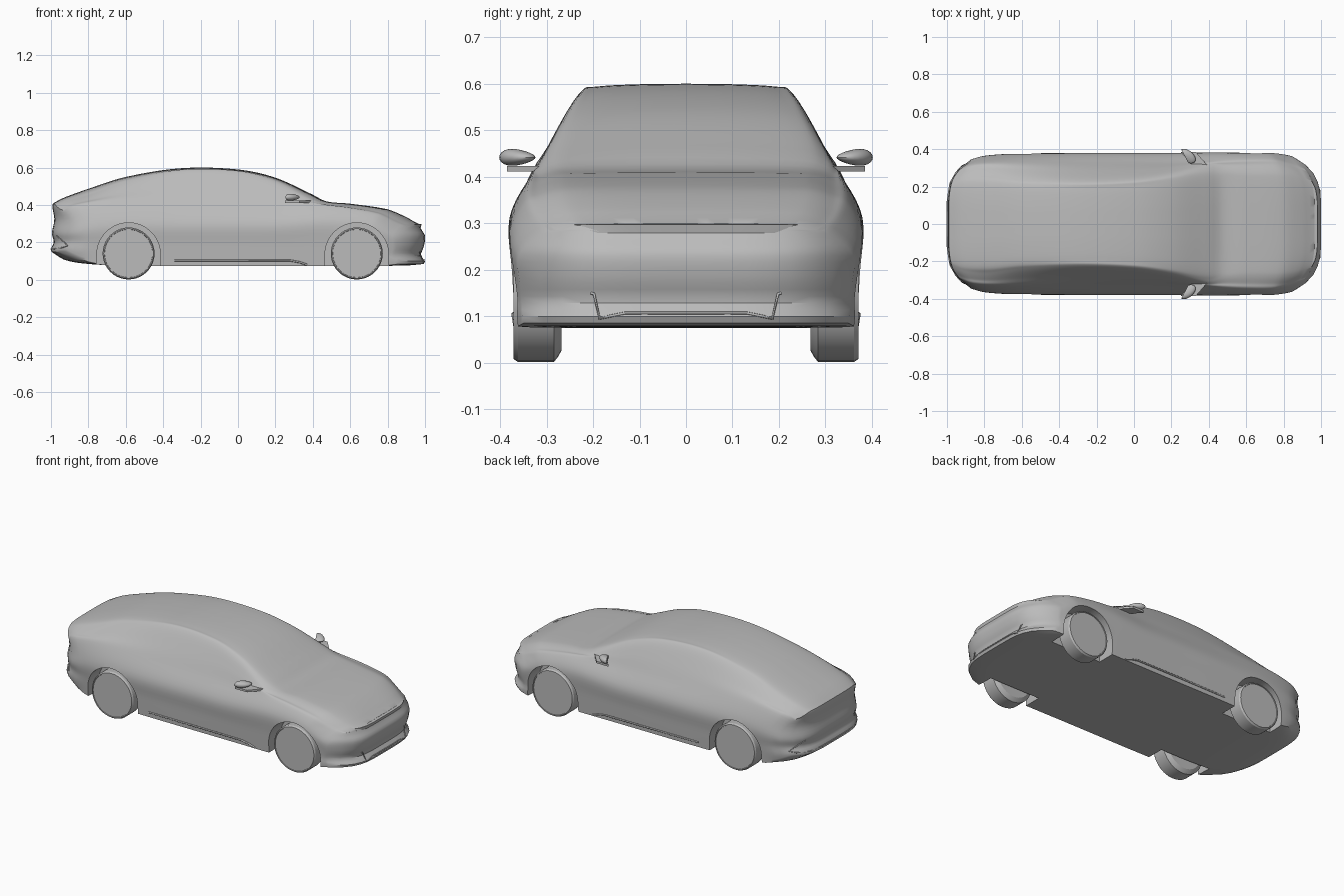
import bpy, bmesh, math
from mathutils import Vector

if "Cube" in bpy.data.objects:
    bpy.data.objects.remove(bpy.data.objects["Cube"])

paint = bpy.data.materials.new("plain_grey")
paint.use_nodes = True
GREY = (0.5, 0.5, 0.5, 1)
paint.diffuse_color = GREY
paint.node_tree.nodes["Principled BSDF"].inputs["Base Color"].default_value = GREY


def finish(name, bm, angle=35):
    """Turn a bmesh into a smooth-shaded object."""
    bmesh.ops.recalc_face_normals(bm, faces=bm.faces)
    mesh = bpy.data.meshes.new(name)
    bm.to_mesh(mesh)
    bm.free()
    mesh.materials.append(paint)
    ob = bpy.data.objects.new(name, mesh)
    bpy.context.collection.objects.link(ob)
    shade(ob, angle)
    return ob


def shade(ob, angle=35):
    bpy.ops.object.select_all(action='DESELECT')
    ob.select_set(True)
    bpy.context.view_layer.objects.active = ob
    bpy.ops.object.shade_smooth_by_angle(angle=math.radians(angle))


def spline(keys, rows, x):
    """Smooth interpolation of rows of values over increasing keys."""
    n = len(keys)
    i = max(j for j in range(n - 1) if keys[j] <= x or j == 0)

    def slope(j):
        a, b = max(j - 1, 0), min(j + 1, n - 1)
        return [(q - p) / (keys[b] - keys[a]) for p, q in zip(rows[a], rows[b])]
    h = keys[i + 1] - keys[i]
    t = (x - keys[i]) / h
    return [(1 + 2*t)*(1-t)**2*p + t*(1-t)**2*h*m + t*t*(3-2*t)*q + t*t*(t-1)*h*k
            for p, q, m, k in zip(rows[i], rows[i+1], slope(i), slope(i+1))]


def clamp(v):
    return max(0, min(1, v))


# Side contours of nose and tail: height, then x offset from the end plane
NOSE = [(.08, -.01), (.1, 0), (.13, -.022), (.18, -.006), (.235, 0), (.27, -.02), (.31, -.04)]
TAIL = [(.1, .03), (.16, 0), (.2, .015), (.25, .005), (.32, .018), (.39, .008), (.42, .012)]


def warp(s, y, z):
    """Round the ends in plan and give them their side contour."""
    prof = NOSE if s > 0 else TAIL
    zc = min(max(z, prof[0][0]), prof[-1][0])
    off = spline([p[0] for p in prof], [p[1:] for p in prof], zc)[0]
    bow = .17 * clamp((abs(s) - .55) / .45) ** 1.5 * abs(y / .37) ** 4.5
    x = s - math.copysign(bow, s) + off * clamp((abs(s) - .8) / .2)
    return Vector((x, y, z))


# Body stations: x, roof z, roof edge y z, shoulder y z, widest y z, sill y z
STATIONS = [
    (-1, .408, .22, .4, .30, .36, .345, .27, .31, .15),
    (-.95, .435, .25, .42, .32, .385, .36, .28, .34, .108),
    (-.8, .487, .262, .457, .33, .405, .37, .29, .355, .085),
    (-.6, .55, .24, .52, .33, .415, .375, .3, .362, .076),
    (-.3, .597, .225, .578, .325, .415, .377, .3, .366, .075),
    (0, .59, .235, .572, .325, .41, .377, .3, .366, .075),
    (.2, .546, .262, .522, .327, .405, .378, .3, .366, .075),
    (.4, .455, .3, .432, .335, .4, .38, .31, .367, .075),
    (.47, .42, .285, .414, .34, .392, .38, .31, .367, .075),
    (.6, .407, .28, .4, .346, .376, .38, .3, .367, .075),
    (.8, .377, .28, .37, .347, .345, .38, .28, .367, .075),
    (.93, .333, .27, .327, .335, .308, .372, .26, .362, .078),
    (1, .3, .24, .294, .31, .278, .36, .23, .35, .085),
]
KEYS = [r[0] for r in STATIONS]
FLOOR = 8


def section(s):
    """Half outline from sill corner to roof centre."""
    zt, wr, zr, ws, zs, wm, zm, wl, zb = spline(KEYS, [r[1:] for r in STATIONS], s)
    pts = [(wl, zb), (wl + (wm - wl) * .55, zb + (zm - zb) * .5), (wm, zm), (ws, zs),
           ((wr + ws) / 2 + .004, (zr + zs) / 2), (wr, zr),
           (wr * .85, zr + (zt - zr) * .65), (wr * .45, zr + (zt - zr) * .93), (0, zt)]
    n = 5 * (len(pts) - 1)
    return [tuple(spline(list(range(len(pts))), pts, i / 5)) for i in range(n + 1)]


def build_body():
    bm = bmesh.new()

    def grid(rows):
        vs = [[bm.verts.new(p) for p in r] for r in rows]
        for a, b in zip(vs, vs[1:]):
            for i in range(len(a) - 1):
                bm.faces.new((a[i], a[i + 1], b[i + 1], b[i]))
    stops = [-1 + i / 40 for i in range(81)]
    shell = []
    for s in stops:
        sec = section(s)
        wl, zb = sec[0]
        floor = [(wl * i / FLOOR, zb) for i in range(FLOOR)]
        shell.append([warp(s, y, z) for y, z in floor + sec])
    grid(shell)
    for s in (-1, 1):
        grid([[warp(s, y * i / FLOOR, z) for i in range(FLOOR + 1)] for y, z in section(s)])
    bmesh.ops.remove_doubles(bm, verts=bm.verts, dist=.0003)
    bmesh.ops.mirror(bm, geom=bm.verts[:] + bm.edges[:] + bm.faces[:], axis='Y', merge_dist=.0005)
    bmesh.ops.remove_doubles(bm, verts=bm.verts, dist=.0003)
    bmesh.ops.dissolve_degenerate(bm, edges=bm.edges, dist=.0002)
    return finish("car_body", bm)


body = build_body()

# Wheel arches cut from the body
WHEELS = (-.585, .635)
for cx in WHEELS:
    for side in (-1, 1):
        bm = bmesh.new()
        arc = [(cx + .17 * math.cos(math.pi * i / 32), .135 + .17 * math.sin(math.pi * i / 32))
               for i in range(33)]
        outline = [(cx + .172, .02)] + arc + [(cx - .172, .02)]
        face = bm.faces.new([bm.verts.new((x, side * .26, z)) for x, z in outline])
        out = bmesh.ops.extrude_face_region(bm, geom=[face])
        bmesh.ops.translate(bm, vec=(0, side * .2, 0),
                            verts=[v for v in out["geom"] if isinstance(v, bmesh.types.BMVert)])
        cutter = finish("arch_cutter", bm)
        cutter.hide_render = True
        mod = body.modifiers.new("arch", 'BOOLEAN')
        mod.operation, mod.solver, mod.object = 'DIFFERENCE', 'EXACT', cutter
        bpy.context.view_layer.objects.active = body
        bpy.ops.object.modifier_apply(modifier=mod.name)
        bpy.data.objects.remove(cutter)
shade(body)

# Wheels: lathed tyre profile with a flat disc face
TYRE = [(0, .268), (.115, .268), (.129, .276), (.139, .284), (.139, .362), (.133, .371),
        (.129, .371), (.128, .367), (0, .367)]
for cx, end in zip(WHEELS, ("rear", "front")):
    for side, hand in ((1, "left"), (-1, "right")):
        bm = bmesh.new()
        vs = [bm.verts.new((cx + r, side * y, .141)) for r, y in TYRE]
        es = [bm.edges.new(p) for p in zip(vs, vs[1:])]
        bmesh.ops.spin(bm, geom=vs + es, cent=(cx, 0, .141), axis=(0, 1, 0),
                       angle=math.tau, steps=40)
        bmesh.ops.remove_doubles(bm, verts=bm.verts, dist=.0002)
        finish(f"{end}_{hand}_wheel", bm, 25)

# Door mirrors: teardrop head, swept back, on a thin foot
for side, hand in ((1, "left"), (-1, "right")):
    bm = bmesh.new()
    bmesh.ops.create_uvsphere(bm, u_segments=20, v_segments=12, radius=1)
    for v in bm.verts:
        x, y, z = v.co
        x = max(x, -.35)
        z *= .75 + .25 * y
        v.co = (.285 + x * .04 - y * .02, side * (.363 + y * .039), .442 + z * .023)
    finish(f"{hand}_mirror", bm, 40)
    bm = bmesh.new()
    bmesh.ops.create_cube(bm, size=1)
    for v in bm.verts:
        x, y, z = v.co
        v.co = (.325 + x * .08 - y * .07, side * (.345 + y * .08), .417 + z * .012)
    finish(f"{hand}_mirror_foot", bm)


def tube(name, pts, radius):
    """Thin round strip along a path."""
    cu = bpy.data.curves.new(name, 'CURVE')
    cu.dimensions, cu.bevel_depth, cu.bevel_resolution = '3D', radius, 2
    cu.use_fill_caps = True
    sp = cu.splines.new('POLY')
    sp.points.add(len(pts) - 1)
    for p, co in zip(sp.points, pts):
        p.co = (*co, 1)
    cu.materials.append(paint)
    ob = bpy.data.objects.new(name, cu)
    bpy.context.collection.objects.link(ob)
    bpy.ops.object.select_all(action='DESELECT')
    ob.select_set(True)
    bpy.context.view_layer.objects.active = ob
    bpy.ops.object.convert(target='MESH')
    shade(bpy.context.object, 50)


def both(half):
    return [(-y, z) for y, z in half] + [(y, z) for y, z in reversed(half[:-1])]


# Bumper trims following the nose and tail
front = both([(.205, .15), (.198, .148), (.186, .095), (.165, .1), (.13, .107), (.06, .107), (0, .107)])
tube("front_bumper_trim", [warp(1, y, z) for y, z in front], .003)
rear = both([(.24, .235), (.29, .2), (.315, .182), (.29, .172), (.22, .165), (.12, .165), (0, .165)])
tube("rear_bumper_trim", [warp(-1, y, z) for y, z in rear], .003)

# Bonnet lip: tapered wedge whose underside faces down
bm = bmesh.new()
rows = []
for i in range(-12, 13):
    t = i / 12
    top, low = warp(1, t * .24, .299), warp(1, t * .19, .279)
    rows.append([bm.verts.new(p) for p in
                 (top, top + Vector((.016 * (1 - t ** 6), 0, -.002)), low + Vector((.002, 0, 0)))])
for a, b in zip(rows, rows[1:]):
    for j in range(2):
        bm.faces.new((a[j], a[j + 1], b[j + 1], b[j]))
finish("bonnet_lip", bm, 30)

# Sill strips
for side, hand in ((1, "left"), (-1, "right")):
    tube(f"{hand}_sill_strip", [(x, side * y, z) for x, y, z in
         ((-.34, .367, .104), (0, .371, .104), (.28, .371, .103), (.33, .369, .094), (.37, .367, .08))], .005)
